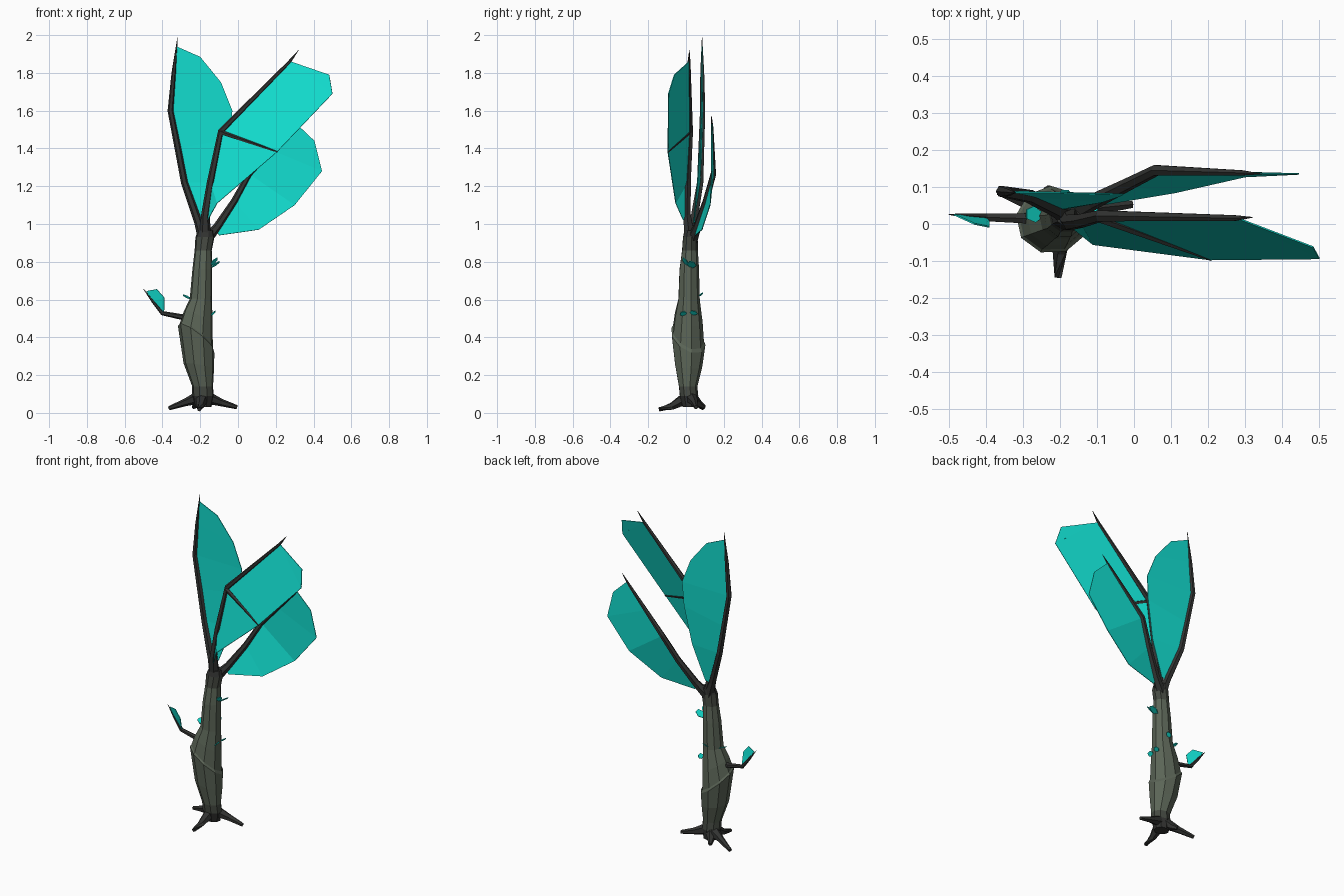
import bpy, bmesh, math
from mathutils import Vector


def material(name, rgb):
    m = bpy.data.materials.new(name)
    m.diffuse_color = (*rgb, 1)
    return m


BARK = material("grey green bark", (0.105, 0.13, 0.095))
MID = material("shaded bark", (0.06, 0.068, 0.054))
DARK = material("dark wood", (0.032, 0.033, 0.031))
TEAL = material("teal leaf", (0.006, 0.72, 0.62))


def finish(name, bm, mats):
    bmesh.ops.recalc_face_normals(bm, faces=bm.faces)
    me = bpy.data.meshes.new(name)
    bm.to_mesh(me)
    bm.free()
    for m in mats:
        me.materials.append(m)
    ob = bpy.data.objects.new(name, me)
    bpy.context.collection.objects.link(ob)
    return ob


def skin(bm, rings):
    n = len(rings[0])
    for a, b in zip(rings, rings[1:]):
        for i in range(n):
            bm.faces.new((a[i], a[(i + 1) % n], b[(i + 1) % n], b[i]))
    bm.faces.new(rings[0][::-1])
    bm.faces.new(rings[-1])


def limb(name, pts, radii, sides=6, mat=DARK):
    """Tapered faceted tube through pts."""
    bm = bmesh.new()
    pts = [Vector(p) for p in pts]
    rings = []
    for i, p in enumerate(pts):
        d = (pts[min(i + 1, len(pts) - 1)] - pts[max(i - 1, 0)]).normalized()
        u = d.cross(Vector((0, 1, 0.01)))
        if u.length < 0.3:
            u = d.cross(Vector((1, 0, 0)))
        u.normalize()
        v = d.cross(u)
        rings.append([bm.verts.new(p + radii[i] * (math.cos(t) * u + math.sin(t) * v))
                      for t in (2 * math.pi * k / sides for k in range(sides))])
    skin(bm, rings)
    return finish(name, bm, [mat])


def leaf(name, stem, rim, thick=0.004):
    """Thin sheet of facets between stem points and matching rim points."""
    bm = bmesh.new()
    a = [bm.verts.new(p) for p in stem]
    b = [bm.verts.new(p) for p in rim]
    for i in range(len(a) - 1):
        bm.faces.new((a[i], a[i + 1], b[i + 1], b[i]))
    ob = finish(name, bm, [TEAL])
    mod = ob.modifiers.new("thickness", "SOLIDIFY")
    mod.thickness = thick
    mod.offset = 0
    return ob


# Trunk: centre x, centre y, radius x, radius y, height, ring tilt
bm = bmesh.new()
rings = []
for cx, cy, rx, ry, z, tilt in [
        (-0.185, 0.020, 0.045, 0.040, 0.03, 0), (-0.185, 0.015, 0.058, 0.050, 0.09, 0),
        (-0.187, 0.010, 0.056, 0.050, 0.14, 0), (-0.207, 0.012, 0.082, 0.074, 0.25, 0.2),
        (-0.221, 0.011, 0.098, 0.092, 0.395, 0.9), (-0.221, 0.011, 0.090, 0.084, 0.408, 0.9),
        (-0.211, 0.013, 0.078, 0.075, 0.50, 0.6), (-0.196, 0.015, 0.060, 0.058, 0.60, 0.1),
        (-0.189, 0.016, 0.053, 0.053, 0.76, 0), (-0.184, 0.020, 0.046, 0.043, 0.86, 0),
        (-0.175, 0.022, 0.051, 0.040, 0.93, 0), (-0.172, 0.025, 0.040, 0.035, 0.965, 0)]:
    ring = []
    for k in range(9):
        t = 2 * math.pi * (k + 0.3) / 9
        x, y = rx * math.cos(t), ry * math.sin(t)
        ring.append(bm.verts.new((cx + x, cy + y, z - tilt * (0.8 * x + 0.45 * y))))
    rings.append(ring)
skin(bm, rings)
for f in bm.faces:
    z = f.calc_center_median().z
    f.material_index = 2 if z < 0.08 or z > 0.94 else 1 if z < 0.12 or z > 0.88 else 0
finish("trunk", bm, [BARK, MID, DARK])

# Roots
for i, (mid, tip) in enumerate([((-0.28, 0.055, 0.055), (-0.365, 0.088, 0.025)),
                                ((-0.09, 0.045, 0.055), (-0.005, 0.053, 0.03)),
                                ((-0.2, -0.075, 0.035), (-0.205, -0.143, 0.018)),
                                ((-0.22, 0.07, 0.045), (-0.235, 0.098, 0.03))]):
    limb(f"root_{i + 1}", [(-0.187, 0.02, 0.09), mid, tip], [0.038, 0.02, 0.011])

# Left branch and tall leaf
limb("left_branch", [(-0.18, 0.03, 0.92), (-0.21, 0.04, 1.01), (-0.283, 0.075, 1.22),
                     (-0.357, 0.088, 1.6), (-0.34, 0.086, 1.8), (-0.32, 0.085, 1.99)],
     [0.032, 0.022, 0.019, 0.016, 0.012, 0.001])
leaf("left_leaf",
     [(-0.205, 0.04, 1.0), (-0.283, 0.075, 1.22), (-0.32, 0.083, 1.4),
      (-0.357, 0.088, 1.6), (-0.34, 0.086, 1.8), (-0.325, 0.085, 1.94)],
     [(-0.165, 0.045, 1.01), (-0.085, 0.06, 1.22), (-0.04, 0.075, 1.45),
      (-0.03, 0.08, 1.6), (-0.09, 0.082, 1.75), (-0.2, 0.084, 1.885)])

# Middle branch, its side vein and the broad front leaf
limb("middle_branch", [(-0.175, 0.02, 0.92), (-0.172, 0.005, 1.05), (-0.145, 0.008, 1.22),
                       (-0.09, 0.022, 1.49), (0.27, 0.016, 1.855), (0.32, 0.018, 1.92)],
     [0.032, 0.023, 0.02, 0.017, 0.009, 0.001])
limb("middle_vein", [(-0.09, 0.015, 1.485), (0.208, -0.095, 1.382)], [0.013, 0.005], 5)
leaf("middle_leaf",
     [(-0.17, 0.005, 1.02), (-0.145, 0.008, 1.22), (-0.09, 0.022, 1.49), (0.28, 0.016, 1.86)],
     [(-0.16, -0.015, 1.02), (-0.11, -0.055, 1.11), (0.205, -0.096, 1.38), (0.5, -0.093, 1.69)])
leaf("middle_leaf_tip", [(0.28, 0.016, 1.86), (0.3, 0.008, 1.853)],
     [(0.5, -0.093, 1.69), (0.483, -0.062, 1.79)])

# Right branch and rear leaf
limb("right_branch", [(-0.175, 0.03, 0.91), (-0.11, 0.06, 0.985), (-0.02, 0.105, 1.12),
                      (0.06, 0.145, 1.265), (0.29, 0.138, 1.51), (0.345, 0.135, 1.575)],
     [0.032, 0.022, 0.018, 0.016, 0.008, 0.001])
leaf("right_leaf",
     [(-0.12, 0.055, 0.97), (-0.02, 0.105, 1.12), (0.06, 0.145, 1.265),
      (0.18, 0.141, 1.39), (0.31, 0.137, 1.53)],
     [(-0.1, 0.05, 0.94), (0.11, 0.085, 0.97), (0.3, 0.128, 1.1),
      (0.445, 0.135, 1.28), (0.405, 0.135, 1.44)])

# Low twig and its leaf
limb("twig", [(-0.25, 0.015, 0.5), (-0.3, 0.015, 0.508), (-0.4, 0.018, 0.528),
              (-0.45, 0.022, 0.59), (-0.5, 0.026, 0.655)], [0.024, 0.015, 0.012, 0.008, 0.001])
leaf("twig_leaf", [(-0.4, 0.018, 0.53), (-0.45, 0.022, 0.59), (-0.485, 0.025, 0.645)],
     [(-0.39, 0.005, 0.545), (-0.39, -0.008, 0.61), (-0.43, 0.0, 0.655)])


# Small leaf scales sprouting from the trunk
def scale_leaf(i, base, out, side):
    b, o, s = Vector(base), Vector(out), Vector(side)
    leaf(f"sprout_{i}", [b - s * 0.4, b - s + o * 0.4, b - s * 0.6 + o],
         [b + s * 0.4, b + s + o * 0.5, b + s * 0.5 + o])


for i, spec in enumerate([
        ((-0.143, 0.028, 0.77), (0.045, 0.005, 0.03), (0, 0.024, -0.006)),
        ((-0.145, 0.0, 0.785), (0.035, -0.006, 0.03), (0.0, 0.016, -0.012)),
        ((-0.145, -0.012, 0.515), (0.022, -0.005, 0.02), (0, 0.018, 0.004)),
        ((-0.14, 0.04, 0.52), (0.02, 0.003, 0.018), (0, 0.02, -0.004)),
        ((-0.25, 0.025, 0.605), (-0.04, 0.003, 0.018), (0, 0.022, 0.005)),
        ((-0.19, 0.07, 0.62), (0.005, 0.02, 0.015), (0.018, 0, 0.004))], 1):
    scale_leaf(i, *spec)
